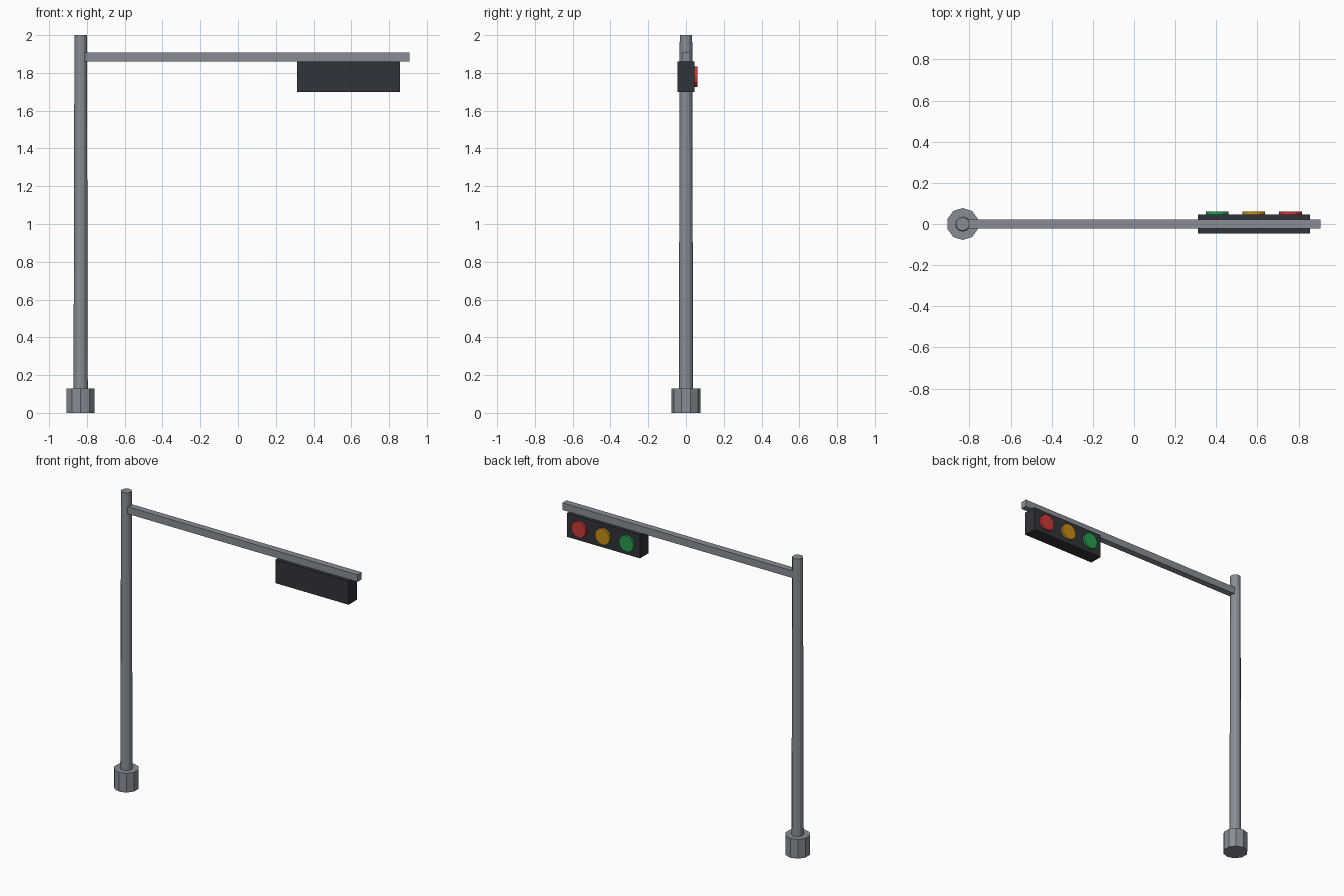
import bpy
from math import pi

if "Cube" in bpy.data.objects:
    bpy.data.objects.remove(bpy.data.objects["Cube"])

POLE_X = -0.833


def material(name, rgb):
    m = bpy.data.materials.new(name)
    m.diffuse_color = (*rgb, 1)
    m.use_nodes = True
    m.node_tree.nodes["Principled BSDF"].inputs["Base Color"].default_value = m.diffuse_color
    return m


def finish(name, mat):
    ob = bpy.context.object
    ob.name = name
    if mat:
        ob.data.materials.append(mat)
    return ob


def tube(name, sides, r1, r2, depth, loc, rot=(0, 0, 0), mat=None):
    bpy.ops.mesh.primitive_cone_add(vertices=sides, radius1=r1, radius2=r2,
                                    depth=depth, location=loc, rotation=rot)
    return finish(name, mat)


def box(name, lo, hi, mat=None):
    bpy.ops.mesh.primitive_cube_add(size=1, location=[(a + b) / 2 for a, b in zip(lo, hi)])
    bpy.context.object.scale = [b - a for a, b in zip(lo, hi)]
    bpy.ops.object.transform_apply(location=False, rotation=False, scale=True)
    return finish(name, mat)


steel = material("steel", (0.25, 0.27, 0.30))
dark = material("dark_housing", (0.03, 0.033, 0.04))

# Footing and tapered pole
tube("base", 10, 0.078, 0.078, 0.13, (POLE_X, 0, 0.065), mat=steel)
tube("pole", 12, 0.038, 0.033, 2.0, (POLE_X, 0, 1.0), mat=steel)

# Horizontal arm, rooted inside the pole
box("arm", (POLE_X, -0.022, 1.859), (0.907, 0.022, 1.907), steel)

# Signal housing hung under the arm
box("signal_housing", (0.312, -0.045, 1.70), (0.857, 0.045, 1.859), dark)

# Three lenses on the back face
for name, x, rgb in (("green_lens", 0.405, (0.02, 0.33, 0.08)),
                     ("amber_lens", 0.583, (0.55, 0.27, 0.01)),
                     ("red_lens", 0.761, (0.6, 0.04, 0.04))):
    tube(name, 12, 0.055, 0.055, 0.03, (x, 0.045, 1.779), (pi / 2, 0, 0), material(name, rgb))
